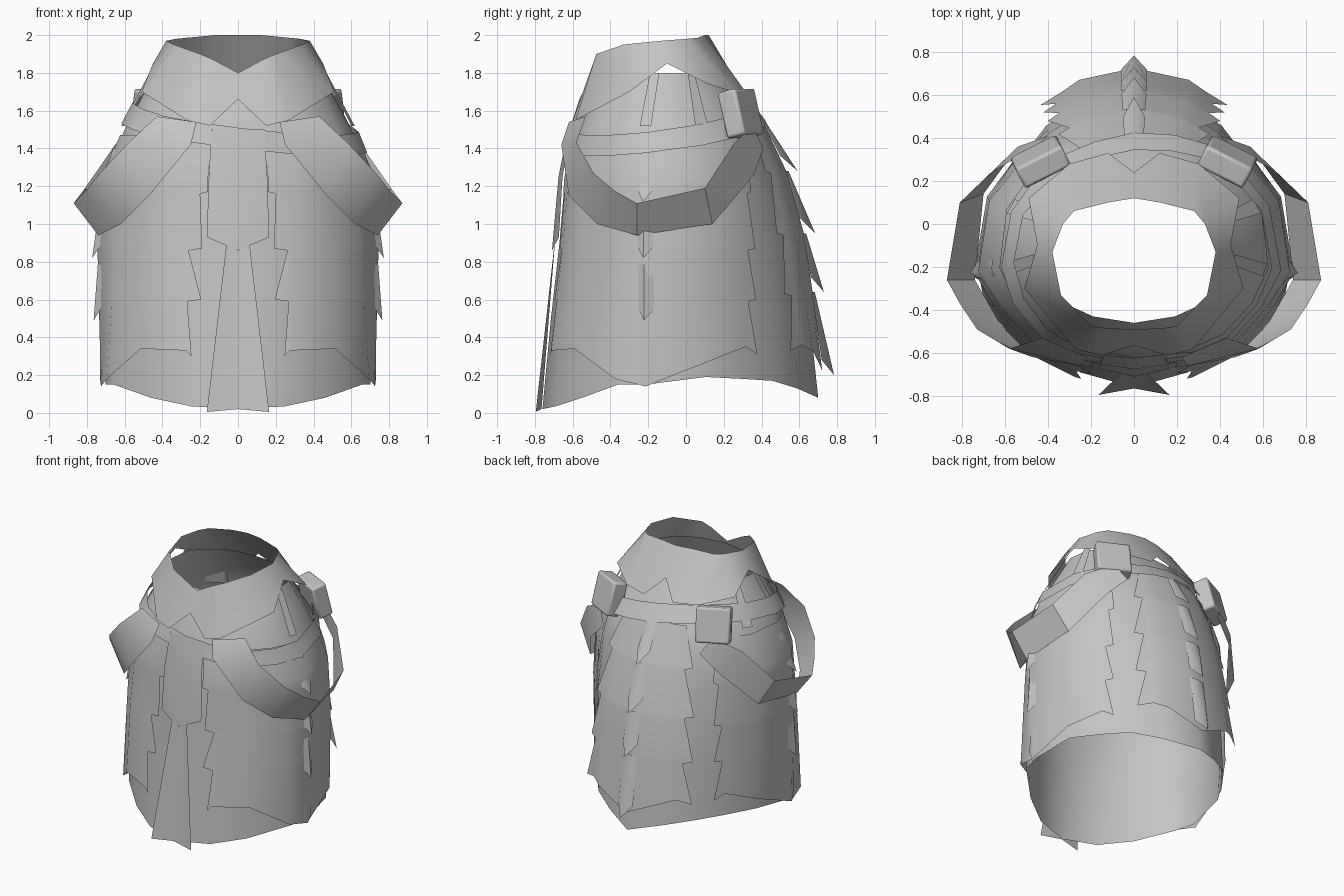
import bpy, math
from mathutils import Vector

cube = bpy.data.objects.get("Cube")
if cube:
    bpy.data.objects.remove(cube, do_unlink=True)

cloth = bpy.data.materials.new("grey cloth")
cloth.use_nodes = True
GREY = (0.55, 0.55, 0.55, 1)
cloth.diffuse_color = GREY
cloth.node_tree.nodes["Principled BSDF"].inputs["Base Color"].default_value = GREY

# Half outlines of the garment, front centre to back centre, at five heights
OUTLINES = [
    (0.1, [(0, -.76), (.25, -.69), (.46, -.55), (.66, -.36), (.7, -.21), (.66, .1), (.53, .3), (.41, .46), (.22, .59), (0, .7)]),
    (0.9, [(0, -.67), (.27, -.62), (.47, -.53), (.62, -.37), (.72, -.22), (.66, .12), (.52, .3), (.4, .42), (.23, .53), (0, .61)]),
    (1.25, [(0, -.64), (.29, -.6), (.45, -.53), (.59, -.38), (.7, -.22), (.65, .1), (.48, .3), (.36, .38), (.2, .47), (0, .52)]),
    (1.5, [(0, -.59), (.26, -.56), (.4, -.5), (.53, -.36), (.6, -.2), (.57, .06), (.44, .25), (.32, .34), (.18, .39), (0, .42)]),
    (1.8, [(0, -.46), (.19, -.43), (.3, -.38), (.39, -.29), (.44, -.15), (.42, .01), (.33, .1), (.24, .16), (.13, .19), (0, .2)]),
]


def surf(u, z, off=0.0):
    """Point on the garment: u runs front (0) to back (9), off pushes outward."""
    k = 0
    while k < len(OUTLINES) - 2 and z > OUTLINES[k + 1][0]:
        k += 1
    (z0, a), (z1, b) = OUTLINES[k], OUTLINES[k + 1]
    t = max(0, (z - z0) / (z1 - z0))
    i = min(int(u), 8)
    f = u - i
    lo = Vector(a[i]).lerp(Vector(a[i + 1]), f)
    hi = Vector(b[i]).lerp(Vector(b[i + 1]), f)
    p = lo.lerp(hi, t)
    out = (p - Vector((0, -.12))).normalized()
    p += out * off
    return Vector((p.x, p.y, z))


def finish(ob, angle=40):
    ob.data.materials.append(cloth)
    bpy.ops.object.select_all(action='DESELECT')
    ob.select_set(True)
    bpy.context.view_layer.objects.active = ob
    bpy.ops.object.shade_smooth_by_angle(angle=math.radians(angle))


def mirror(ob):
    m = ob.modifiers.new("Mirror", 'MIRROR')
    m.merge_threshold = 0.002


def loft(name, rows, both=True, angle=40):
    """Sheet through rows of points, mirrored to both sides if asked."""
    n = len(rows[0])
    verts = [tuple(p) for r in rows for p in r]
    faces = [(j * n + i, j * n + n + i, j * n + n + i + 1, j * n + i + 1)
             for j in range(len(rows) - 1) for i in range(n - 1)]
    me = bpy.data.meshes.new(name)
    me.from_pydata(verts, [], faces)
    ob = bpy.data.objects.new(name, me)
    bpy.context.collection.objects.link(ob)
    if both:
        mirror(ob)
    finish(ob, angle)


def columns(u0, u1):
    return [u0] + [k for k in range(1, 9) if u0 < k < u1] + [u1]


def clamp(t):
    return max(0, min(1, t))


# Under robe with a wavy hem
hem = [.02, .035, .08, .15, .15, .19, .18, .17, .13, .08]
rows = [[surf(u, h) for u, h in enumerate(hem)]]
for z in (.5, .9, 1.25, 1.5, 1.65, 1.8):
    rows.append([surf(u, z) for u in range(10)])
loft("under_robe", rows)


def side_panel_point(u, z):
    """The side panel bulges off the robe at the front corners, lower down."""
    bulge = .05 * clamp(1.3 - z) * max(0, 1 - abs(u - 1.9) / 1.6)
    return surf(u, z, (.012 if z > 1.4 else .025) + bulge)


# Side panels with toothed front and rear edges
side_edges = [(1.47, .5, 6.1), (1.25, .52, 6.25), (1.17, .53, 6.3), (1.16, .67, 6.1),
              (.87, .67, 6.4), (.86, .92, 6.1), (.6, .7, 6.4), (.59, .96, 6.1)]
rows = [[side_panel_point(u, z) for u in columns(a, b)] for z, a, b in side_edges]
side_hem = [.3, .33, .34, .18, .14, .27, .35, .31]
rows.append([side_panel_point(u, h) for u, h in zip(columns(.9, 6.4), side_hem)])
loft("side_panel", rows, angle=60)


def back_panel_point(u, z, extra=0):
    """The back panel rounds out beside its centre ridge, lower down."""
    drop = clamp((1.5 - z) / 1.2)
    return surf(u, z, .02 + drop * (.015 + .07 * clamp((9 - u) / .9)) + extra)


# Back panel with toothed side edges
back_edges = [(1.55, 7.5), (1.28, 7.15), (1.27, 7.45), (.95, 7.15), (.94, 7.45), (.63, 7.15), (.62, 7.45)]
rows = [[back_panel_point(u, z) for u in (a, 7.6, 8, 8.7, 9)] for z, a in back_edges]
back_hem = zip((7.15, 7.6, 8, 8.7, 9), (.33, .36, .33, .25, .22))
rows.append([back_panel_point(u, h) for u, h in back_hem])
loft("back_panel", rows)

# Overlapping pointed ridge scales down the back and sides
back_tips = [1.55, 1.28, .95, .64, .2]
for top, tip in zip(back_tips, back_tips[1:]):
    loft("back_ridge_scale", [[back_panel_point(8.75, top, .005), back_panel_point(9, top, .012)],
                              [back_panel_point(8.75, tip + .08, .01), back_panel_point(9, tip, .06)]])
side_tips = [1.4, 1.12, .82, .49, .14]
for top, tip in zip(side_tips, side_tips[1:]):
    lift = .055 if tip > .2 else .03
    loft("side_ridge_scale", [[surf(u, top, .022) for u in (3.8, 4, 4.15)],
                              [surf(3.8, tip + .06, .03), surf(4, tip, lift),
                               surf(4.15, tip + .06, .03)]], angle=60)

# Front apron tab and the flared strip beneath it
loft("apron_tab", [[surf(0, 1.5, .035), surf(.5, 1.5, .035)],
                   [surf(0, 1.25, .035), surf(.5, 1.25, .035)],
                   [surf(0, .86, .035), surf(.57, .93, .035)]])
loft("front_strip", [[(0, -.69, .95), (.055, -.69, .95)], [(0, -.765, .02), (.165, -.795, .005)]], angle=10)

# Collar with a notched neckline and a cut lower edge
neck = [(0, -.49, 1.8), (.13, -.485, 1.87), (.2, -.475, 1.9), (.34, -.33, 1.95), (.38, -.13, 1.97),
        (.33, 0, 1.98), (.28, .06, 1.985), (.12, .1, 2), (0, .12, 2)]
edge = [(0, -.565, 1.66), (.15, -.61, 1.52), (.27, -.585, 1.55), (.51, -.3, 1.7), (.45, -.1, 1.85),
        (.49, .12, 1.74), (.3, .28, 1.69), (.12, .33, 1.68), (0, .24, 1.8)]
loft("collar", [neck, edge])

# Small shoulder tabs under the collar
for u in (3.9, 5.1):
    loft("shoulder_tab", [[surf(u + d, z, .03) for d in (-.16, .16)] for z in (1.52, 1.68, 1.8)])

# Slanted belt around the whole body
ring = [(u, 1) for u in range(10)] + [(u, -1) for u in range(8, -1, -1)]
rows = [[], []]
for u, s in ring:
    base = surf(u, 1.5)
    mid = 1.46 + .14 * (base.y + .55) - .13 * base.x * s
    for row, d in zip(rows, (.055, -.055)):
        p = surf(u, mid + d, .035)
        row.append((p.x * s, p.y, p.z))
loft("belt", rows, both=False)

# Hanging sash loops on each side
upper = [(.43, -.53, 1.57), (.58, -.58, 1.43), (.73, -.49, 1.27), (.81, -.37, 1.17), (.87, -.26, 1.11),
         (.81, .1, 1.19), (.65, .25, 1.42), (.47, .35, 1.52)]
lower = [(.22, -.62, 1.54), (.25, -.66, 1.42), (.47, -.62, 1.15), (.62, -.47, 1.0), (.74, -.26, .94),
         (.7, .14, 1.0), (.54, .36, 1.26), (.4, .41, 1.4)]
loft("sash_loop", [upper, lower])

# Belt pouches
bpy.ops.mesh.primitive_cube_add(size=1, location=(.435, .29, 1.585), rotation=(math.radians(14), 0, math.radians(-27)))
pouch = bpy.context.object
pouch.name = "belt_pouch"
pouch.scale = (.24, .11, .25)
bpy.ops.object.transform_apply(location=True, rotation=True, scale=True)
bevel = pouch.modifiers.new("Bevel", 'BEVEL')
bevel.width = .015
bevel.segments = 2
mirror(pouch)
finish(pouch)
